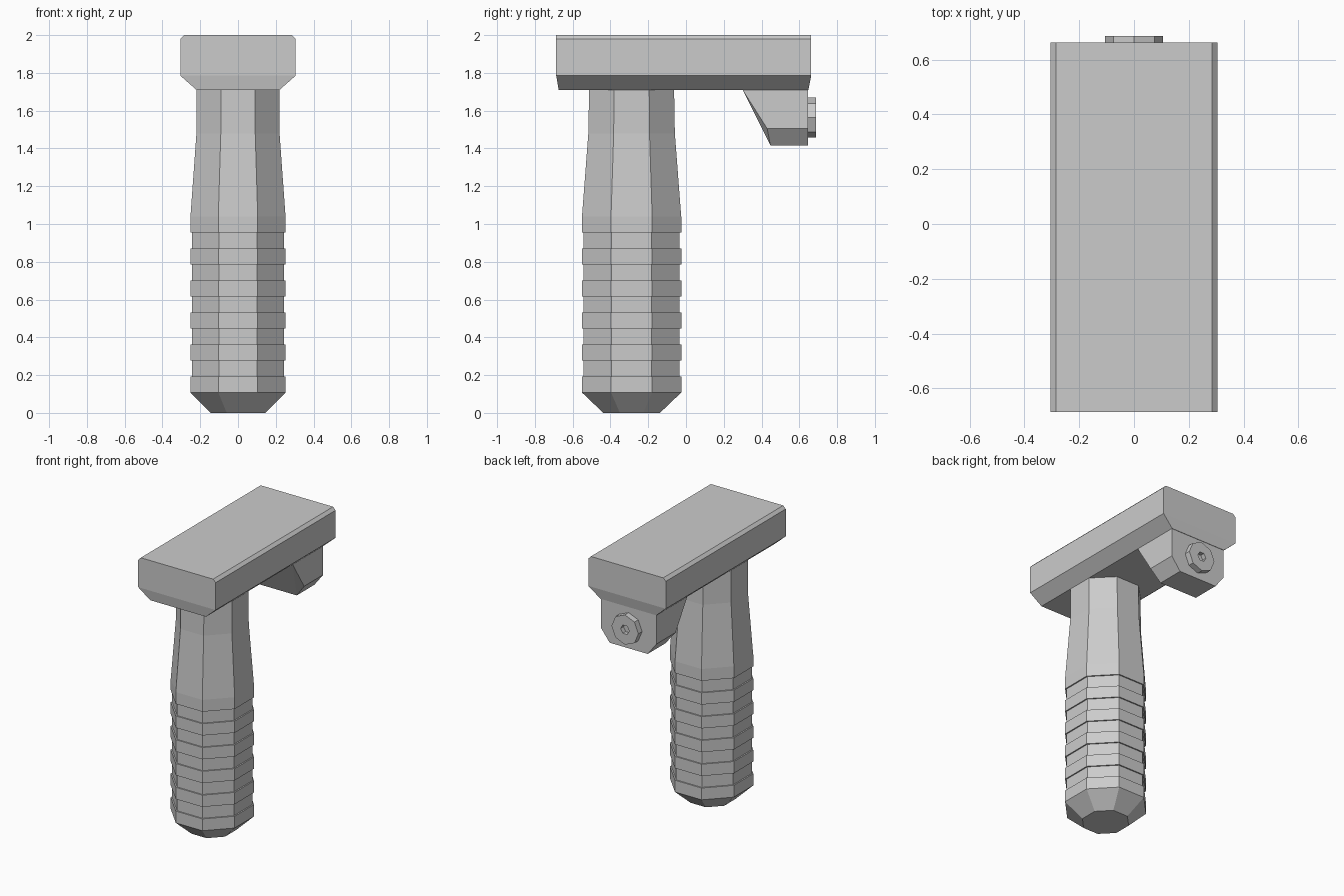
import bpy
import bmesh
from math import cos, sin, pi

cube = bpy.data.objects.get("Cube")
if cube:
    bpy.data.objects.remove(cube, do_unlink=True)

grey = bpy.data.materials.new("light_grey")
grey.use_nodes = True
colour = (0.6, 0.6, 0.6, 1)
grey.diffuse_color = colour
grey.node_tree.nodes["Principled BSDF"].inputs["Base Color"].default_value = colour


def finish(name, bm):
    """Turn a bmesh into a flat shaded object."""
    bmesh.ops.recalc_face_normals(bm, faces=bm.faces)
    mesh = bpy.data.meshes.new(name)
    bm.to_mesh(mesh)
    bm.free()
    mesh.materials.append(grey)
    obj = bpy.data.objects.new(name, mesh)
    bpy.context.collection.objects.link(obj)
    return obj


def loft(name, rings):
    """Skin a stack of equal-length point rings and cap both ends."""
    bm = bmesh.new()
    loops = [[bm.verts.new(p) for p in ring] for ring in rings]
    n = len(loops[0])
    for low, high in zip(loops, loops[1:]):
        for i in range(n):
            j = (i + 1) % n
            bm.faces.new((low[i], low[j], high[j], high[i]))
    bm.faces.new(loops[0])
    bm.faces.new(loops[-1])
    return finish(name, bm)


def rectangle(z, half, front, back):
    return [(-half, front, z), (half, front, z), (half, back, z), (-half, back, z)]


def octagon(z, rx, ry, y):
    """Octagon with flats facing the axes; rx and ry reach the flats."""
    k = 1 / cos(pi / 8)
    angles = [(i + 0.5) * pi / 4 for i in range(8)]
    return [(rx * k * cos(a), y + ry * k * sin(a), z) for a in angles]


def disc(y, radius, z, sides):
    angles = [2 * pi * i / sides for i in range(sides)]
    return [(radius * cos(a), y, z + radius * sin(a)) for a in angles]


# Rail mount: chamfered block with a tapered underside
FRONT, BACK = -0.687, 0.663
loft("rail_mount", [
    rectangle(1.71, 0.22, FRONT + 0.013, BACK - 0.015),
    rectangle(1.785, 0.305, FRONT, BACK),
    rectangle(1.98, 0.305, FRONT, BACK),
    rectangle(2.0, 0.285, FRONT, BACK)])

# Grip: tapered foot, six raised ribs, flared neck
profile = [(0, 0.144, 0.15)]
for i in range(6):
    base = 0.108 + 0.1695 * i
    top = base + 0.084
    profile += [(base, 0.252, 0.263), (top, 0.252, 0.263)]
    if i < 5:
        profile += [(top, 0.243, 0.254), (base + 0.1695, 0.243, 0.254)]
profile += [(1.035, 0.252, 0.263), (1.48, 0.22, 0.229), (1.71, 0.22, 0.225)]
loft("grip", [octagon(z, rx, ry, -0.288) for z, rx, ry in profile])

# Clamp block: convex wedge under the rear of the rail
bm = bmesh.new()
section = [(0.22, 0.30, 1.71), (0.22, 0.645, 1.71), (0.22, 0.43, 1.505),
           (0.22, 0.645, 1.505), (0.15, 0.447, 1.415), (0.15, 0.645, 1.415)]
for side in (-1, 1):
    for x, y, z in section:
        bm.verts.new((side * x, y, z))
bmesh.ops.convex_hull(bm, input=bm.verts)
bmesh.ops.dissolve_limit(bm, angle_limit=0.01, verts=bm.verts, edges=bm.edges)
finish("clamp_block", bm)

# Clamp screw: octagonal head with a hexagonal socket
SCREW_Z = 1.563
screw = loft("clamp_screw", [disc(y, 0.106, SCREW_Z, 8) for y in (0.64, 0.687)])
cutter = loft("socket_cutter", [disc(y, 0.034, SCREW_Z, 6) for y in (0.655, 0.72)])
cutter.hide_render = True
cut = screw.modifiers.new("socket", "BOOLEAN")
cut.object = cutter
cut.operation = "DIFFERENCE"
cut.solver = "EXACT"
bpy.context.view_layer.objects.active = screw
bpy.ops.object.modifier_apply(modifier=cut.name)
bpy.data.objects.remove(cutter, do_unlink=True)
